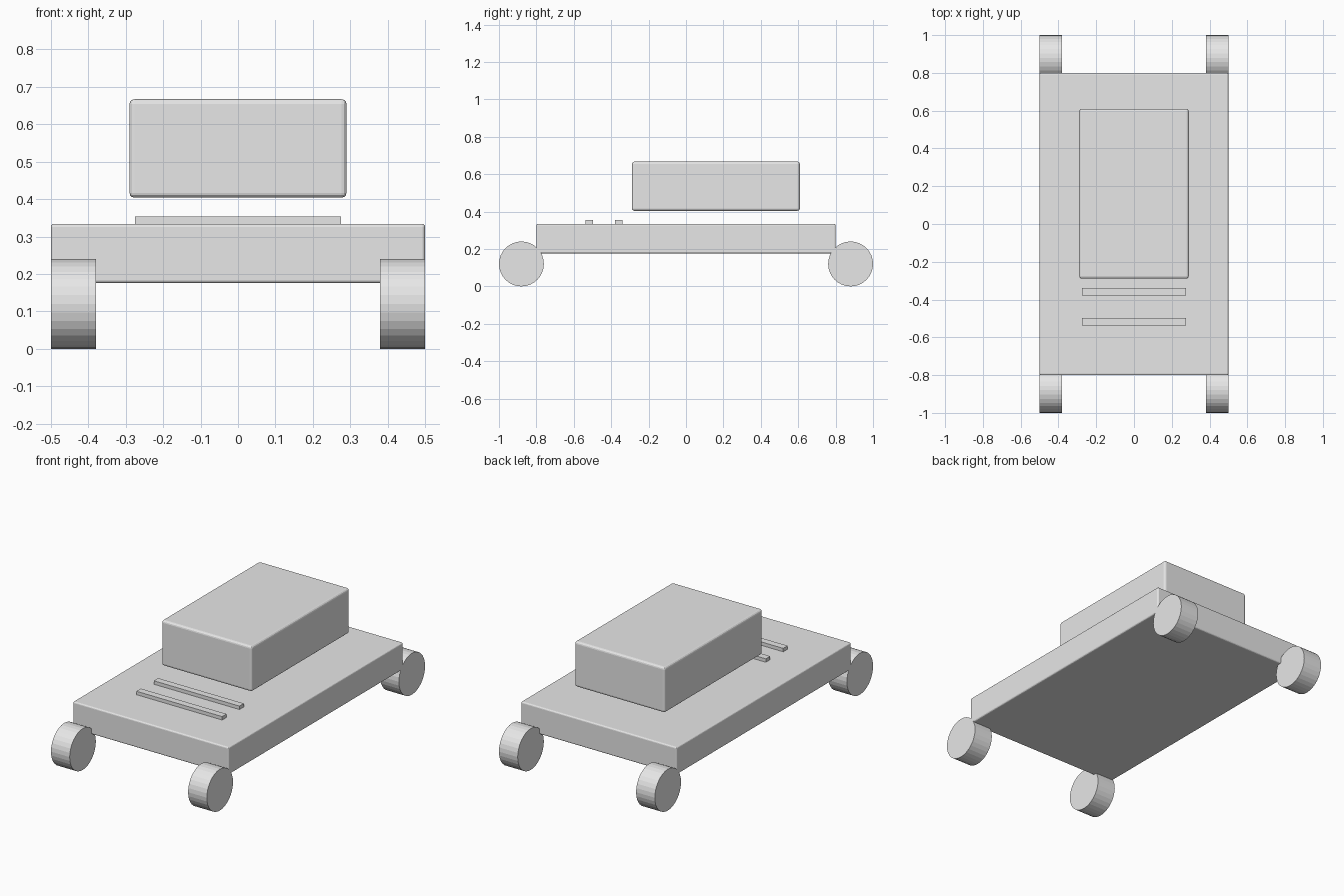
import bpy
import math

if "Cube" in bpy.data.objects:
    bpy.data.objects.remove(bpy.data.objects["Cube"])

grey = bpy.data.materials.new("light_grey")
grey.diffuse_color = (0.8, 0.8, 0.8, 1)
grey.use_nodes = True
grey.node_tree.nodes["Principled BSDF"].inputs["Base Color"].default_value = grey.diffuse_color


def box(name, lo, hi, bevel=0.0):
    """Box between two corners, with optional rounded edges."""
    bpy.ops.mesh.primitive_cube_add(size=1, location=[(a + b) / 2 for a, b in zip(lo, hi)])
    ob = bpy.context.object
    ob.name = name
    ob.scale = [b - a for a, b in zip(lo, hi)]
    bpy.ops.object.transform_apply(location=False, rotation=False, scale=True)
    ob.data.materials.append(grey)
    if bevel:
        mod = ob.modifiers.new("rounded_edges", 'BEVEL')
        mod.width = bevel
        mod.segments = 3
    return ob


# Flat chassis and the cabin floating above it
box("chassis", (-0.5, -0.8, 0.176), (0.5, 0.8, 0.334), 0.008)
box("cabin", (-0.29, -0.289, 0.404), (0.29, 0.609, 0.667), 0.013)

# Two thin slats on the front deck
for i, y in enumerate((-0.359, -0.518)):
    box(f"deck_slat_{i + 1}", (-0.275, y - 0.02, 0.314), (0.275, y + 0.02, 0.354))

# Four wheels at the corners
for sx, side in ((-1, "left"), (1, "right")):
    for sy, end in ((-1, "front"), (1, "back")):
        bpy.ops.mesh.primitive_cylinder_add(
            vertices=32, radius=0.12, depth=0.12,
            location=(sx * 0.44, sy * 0.88, 0.12), rotation=(0, math.pi / 2, 0))
        wheel = bpy.context.object
        wheel.name = f"{end}_{side}_wheel"
        wheel.data.materials.append(grey)
